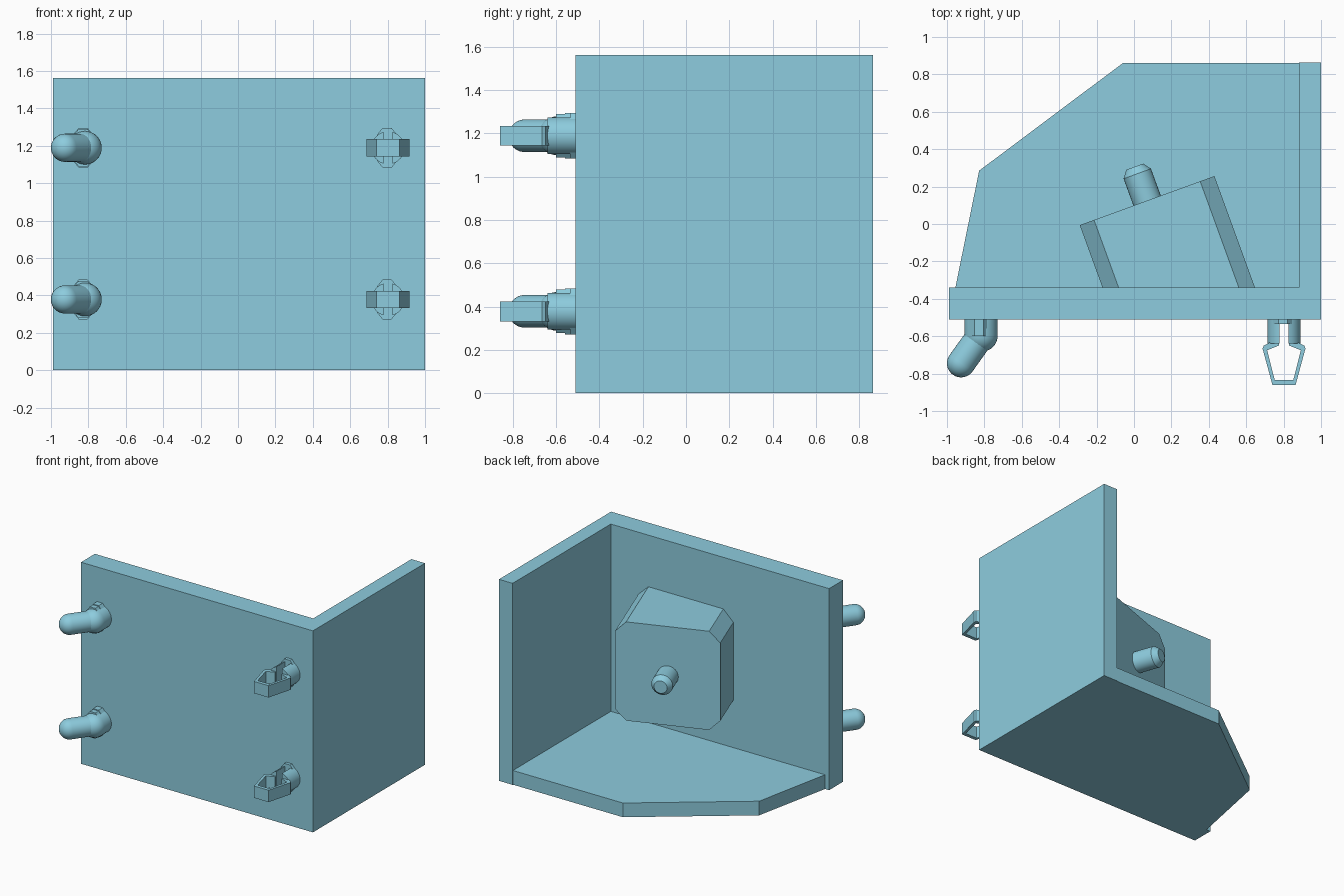
import bpy, bmesh, math
from mathutils import Vector

if "Cube" in bpy.data.objects:
    bpy.data.objects.remove(bpy.data.objects["Cube"])

teal = bpy.data.materials.new("teal")
teal.diffuse_color = (0.267, 0.605, 0.731, 1)
teal.use_nodes = True
teal.node_tree.nodes["Principled BSDF"].inputs["Base Color"].default_value = teal.diffuse_color


def finish(bm, name, smooth=False):
    bmesh.ops.recalc_face_normals(bm, faces=bm.faces[:])
    me = bpy.data.meshes.new(name)
    bm.to_mesh(me)
    bm.free()
    me.materials.append(teal)
    ob = bpy.data.objects.new(name, me)
    bpy.context.collection.objects.link(ob)
    if smooth:
        bpy.ops.object.select_all(action='DESELECT')
        ob.select_set(True)
        bpy.context.view_layer.objects.active = ob
        bpy.ops.object.shade_smooth_by_angle(angle=math.radians(28))
    return ob


def prism(name, pts, offset, smooth=False):
    """Extrude a closed 3D outline along an offset vector."""
    bm = bmesh.new()
    face = bm.faces.new([bm.verts.new(p) for p in pts])
    ext = bmesh.ops.extrude_face_region(bm, geom=[face], use_keep_orig=True)
    moved = [g for g in ext['geom'] if isinstance(g, bmesh.types.BMVert)]
    bmesh.ops.translate(bm, vec=Vector(offset), verts=moved)
    return finish(bm, name, smooth)


def slab(name, outline, z0, z1):
    return prism(name, [(x, y, z0) for x, y in outline], (0, 0, z1 - z0))


def rect(x0, x1, y0, y1):
    return [(x0, y0), (x1, y0), (x1, y1), (x0, y1)]


def lathe(name, start, direction, profile, seg=32):
    """Revolve (radius, distance) pairs around a direction, capped at both ends."""
    rot = Vector(direction).to_track_quat('Z', 'Y')
    bm = bmesh.new()
    rings = []
    for r, d in profile:
        rings.append([bm.verts.new(Vector(start) + rot @ Vector(
            (r * math.cos(2 * math.pi * i / seg), r * math.sin(2 * math.pi * i / seg), d)))
            for i in range(seg)])
    for a, b in zip(rings, rings[1:]):
        for i in range(seg):
            j = (i + 1) % seg
            bm.faces.new((a[i], a[j], b[j], b[i]))
    bm.faces.new(rings[0])
    bm.faces.new(rings[-1])
    return finish(bm, name, True)


def dome(radius, centre, steps=8):
    return [(radius * math.cos(t * math.pi / 2 / steps) + 0.0005,
             centre + radius * math.sin(t * math.pi / 2 / steps)) for t in range(steps + 1)]


# Bracket: front plate, side wall and clipped floor
slab("front_plate", rect(-0.99, 1.0, -0.51, -0.34), 0, 1.563)
slab("side_wall", rect(0.883, 1.0, -0.34, 0.864), 0, 1.563)
slab("floor_shelf", [(-0.955, -0.34), (0.883, -0.34), (0.883, 0.86),
                     (-0.06, 0.86), (-0.828, 0.285)], 0, 0.11)

# Tilted block with chamfered corners, running from its face back into the plate
ang = math.radians(20)
across = Vector((math.cos(ang), math.sin(ang), 0))
outward = Vector((-math.sin(ang), math.cos(ang), 0))
face_mid = Vector((0.07, 0.125, 0.78))
h, k = 0.383, 0.302
octagon = [(h, -k), (h, k), (k, h), (-k, h), (-h, k), (-h, -k), (-k, -h), (k, -h)]
block = prism("tilted_block",
              [face_mid + across * a + Vector((0, 0, b)) for a, b in octagon], -outward * 0.9)
# trim the block flush inside the plate
bm = bmesh.new()
bm.from_mesh(block.data)
cut = bmesh.ops.bisect_plane(bm, geom=bm.verts[:] + bm.edges[:] + bm.faces[:],
                             plane_co=(0, -0.345, 0), plane_no=(0, -1, 0), clear_outer=True)
edges = [e for e in cut['geom_cut'] if isinstance(e, bmesh.types.BMEdge)]
bmesh.ops.contextual_create(bm, geom=edges)
bm.to_mesh(block.data)
bm.free()

# Stub shaft with chamfered tip
lathe("stub_shaft", face_mid, outward, [(0.078, -0.02), (0.078, 0.153), (0.048, 0.193)])


def key_collar(x, z, y, top):
    """Tapered key standing out above and below a mount."""
    pts = [(0.055, top - 0.038), (0.024, top), (-0.024, top), (-0.055, top - 0.038)]
    pts += [(-a, -b) for a, b in pts]
    prism("key_collar", [(x + a, -0.505, z + b) for a, b in pts], (0, y + 0.505, 0))


for z in (0.378, 1.189):
    # Bent peg on the left
    px = -0.818
    lathe("peg_base", (px, -0.505, z), (0, -1, 0), [(0.089, 0)] + dome(0.089, 0.09))
    lathe("peg_arm", (px, -0.595, z), (-0.107, -0.15, 0), [(0.075, 0)] + dome(0.075, 0.184))
    key_collar(px - 0.01, z, -0.56, 0.106)
    key_collar(px - 0.01, z, -0.6, 0.1)

    # Split spring clip on the right
    cx = 0.802
    gap, r = 0.025, 0.088
    a0 = math.acos(gap / r)
    for s in (-1, 1):
        arc = [(cx + s * r * math.cos(-a0 + 2 * a0 * i / 14), -0.505,
                z + r * math.sin(-a0 + 2 * a0 * i / 14)) for i in range(15)]
        prism("clip_post", arc, (0, -0.135, 0), True)
    key_collar(cx - 0.005, z, -0.535, 0.106)
    half = [(0.062, -0.86), (0.115, -0.665), (0.108, -0.65), (0.06, -0.625), (0.028, -0.62),
            (0.028, -0.65), (0.09, -0.675), (0.05, -0.833)]
    outline = [(cx + a, b) for a, b in half] + [(cx - a, b) for a, b in reversed(half)]
    slab("spring_clip", outline, z - 0.046, z + 0.046)
